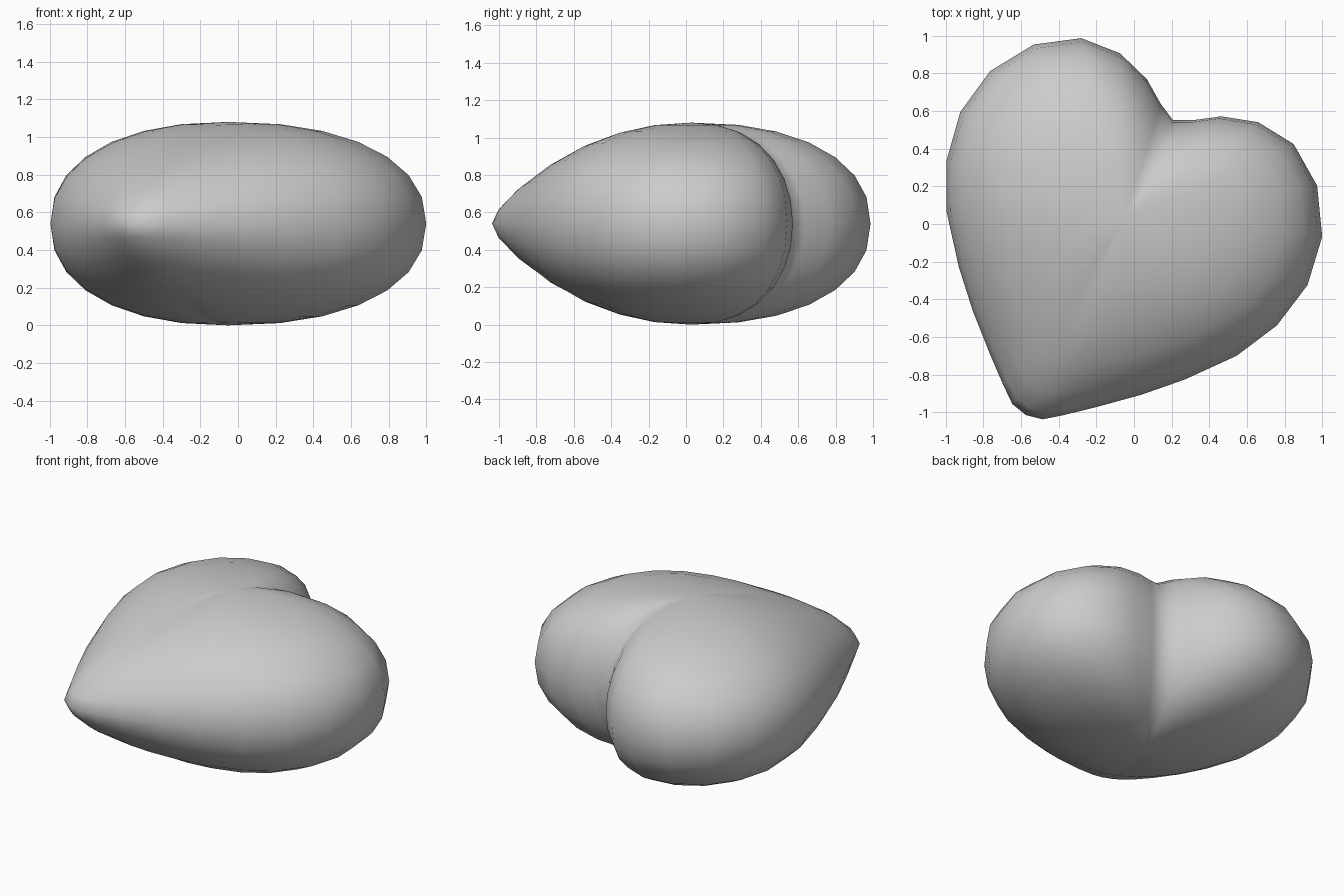
import bpy, bmesh, math

cube = bpy.data.objects.get("Cube")
if cube:
    bpy.data.objects.remove(cube)

MID = 0.54      # half thickness, also height of the widest ring
RINGS = 7       # rings between the rim and each pole

# Half outline of the heart, from tip to notch
outline = [(0, -1.165), (0.09, -1.145), (0.18, -1.075), (0.31, -0.965), (0.5, -0.795),
           (0.67, -0.62), (0.86, -0.385), (0.98, -0.145), (1.03, 0.12), (0.985, 0.385),
           (0.84, 0.615), (0.63, 0.757), (0.41, 0.777), (0.22, 0.717), (0.095, 0.632),
           (0, 0.585)]


def fullness(u, v):
    """Roundness of the side profile: conical at the tip, plump at the lobes."""
    if v < 0:
        return 2.25 - 0.75 * (v / 1.165) ** 2
    return 2.25 - 0.4 * max(0, 1 - u / 0.4)


def ring_point(u, v, t):
    power = 2 / fullness(u, v)
    scale = math.cos(t) ** power
    height = math.copysign(abs(math.sin(t)) ** power, t)
    # The notch fades out toward the middle
    fill = 0.17 * (1 - scale) * max(0, 1 - u / 0.4) if v > 0 else 0
    return (u * scale, (v + fill) * scale, MID + MID * height)


bm = bmesh.new()
angles = [i / RINGS * math.pi / 2 for i in range(1 - RINGS, RINGS)]
rings = [[bm.verts.new(ring_point(u, v, t)) for u, v in outline] for t in angles]
for low, high in zip(rings, rings[1:]):
    for i in range(len(outline) - 1):
        bm.faces.new((low[i], low[i + 1], high[i + 1], high[i]))

# Close the top and bottom with fans
for ring, z in ((rings[0], 0), (rings[-1], 2 * MID)):
    pole = bm.verts.new((0, 0, z))
    for a, b in zip(ring, ring[1:]):
        bm.faces.new((a, b, pole) if z else (b, a, pole))

mesh = bpy.data.meshes.new("heart")
bm.to_mesh(mesh)
bm.free()
mesh.shade_smooth()

# Plain grey surface
grey = bpy.data.materials.new("grey")
grey.use_nodes = True
colour = (0.6, 0.6, 0.6, 1)
grey.diffuse_color = colour
grey.node_tree.nodes["Principled BSDF"].inputs["Base Color"].default_value = colour
mesh.materials.append(grey)

# Mirror the half across its own axis and turn it
heart = bpy.data.objects.new("heart", mesh)
bpy.context.collection.objects.link(heart)
mirror = heart.modifiers.new("Mirror", "MIRROR")
mirror.use_clip = True
heart.rotation_euler.z = math.radians(-26.5)
heart.location = (-0.054, 0.028, 0)
